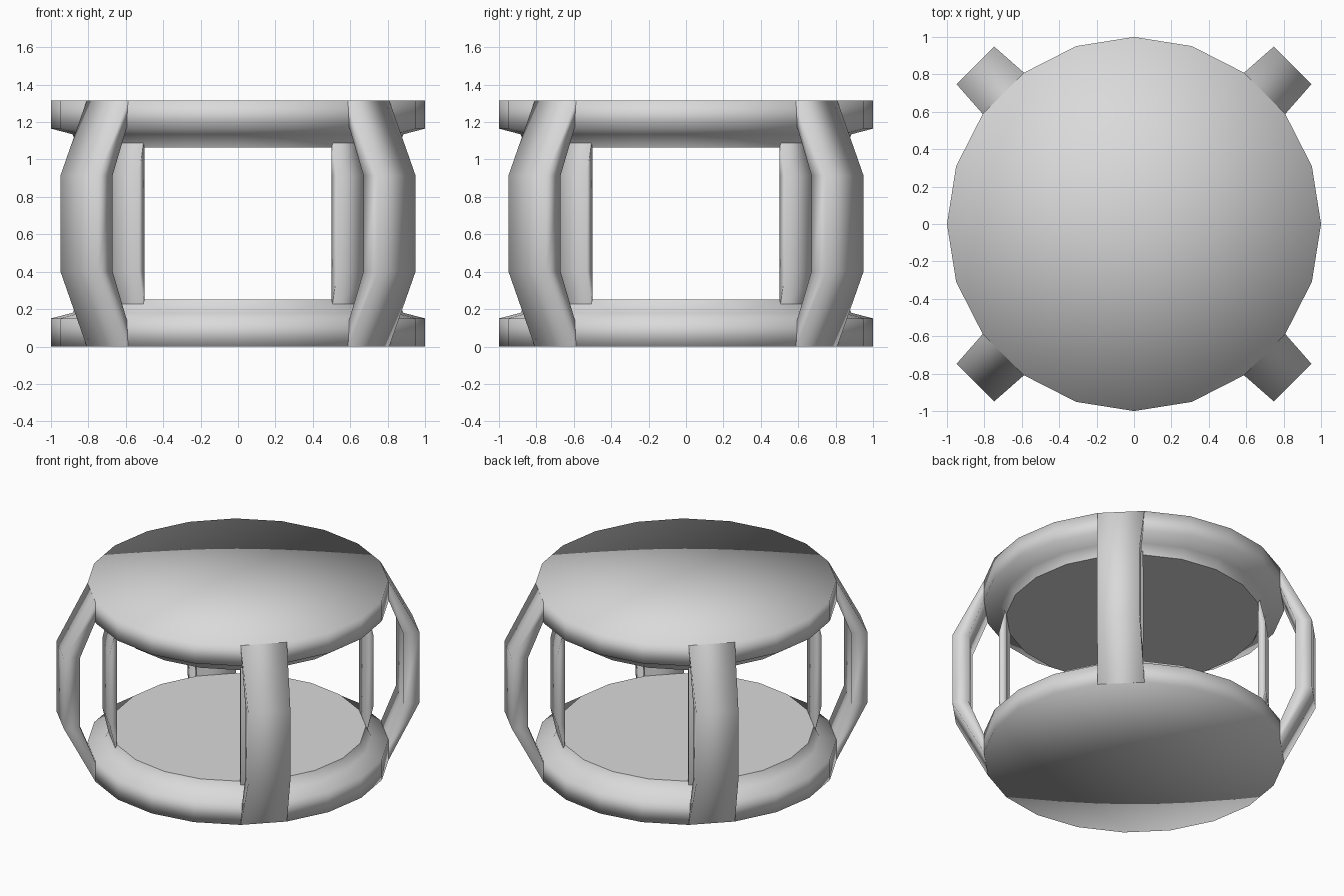
import bpy, bmesh, math

if "Cube" in bpy.data.objects:
    bpy.data.objects.remove(bpy.data.objects["Cube"])

H = 1.315   # total height
N = 20      # sides of the round plates

mat = bpy.data.materials.new("light grey")
mat.diffuse_color = (0.7, 0.7, 0.7, 1)
mat.use_nodes = True
mat.node_tree.nodes["Principled BSDF"].inputs["Base Color"].default_value = mat.diffuse_color


def finish(name, bm):
    bmesh.ops.recalc_face_normals(bm, faces=bm.faces[:])
    me = bpy.data.meshes.new(name)
    bm.to_mesh(me)
    bm.free()
    me.materials.append(mat)
    ob = bpy.data.objects.new(name, me)
    bpy.context.collection.objects.link(ob)


def plate(name, flip):
    """Round plate: smooth outer cap and rim, raised flat disc on the inside."""
    bm = bmesh.new()
    z_of = (lambda z: H - z) if flip else (lambda z: z)
    rings = []
    for r, z in [(1, 0), (1, 0.15), (0.885, 0.18), (0.85, 0.25)]:
        rings.append([bm.verts.new((r * math.cos(2 * math.pi * i / N),
                                    r * math.sin(2 * math.pi * i / N), z_of(z)))
                      for i in range(N)])
    cap = bm.verts.new((0, 0, z_of(0)))
    for i in range(N):
        j = (i + 1) % N
        bm.faces.new((cap, rings[0][i], rings[0][j])).smooth = True
        for a, b in zip(rings, rings[1:]):
            bm.faces.new((a[i], a[j], b[j], b[i])).smooth = True
    disc = bm.faces.new(rings[-1])
    disc.smooth = False
    for e in disc.edges:
        e.smooth = False
    finish(name, bm)


def post(name, stations, angle):
    """Bar with a four-cornered section; stations are (r_out, t_out, r_in, t_in, z_out, z_in)."""
    bm = bmesh.new()
    c, s = math.cos(angle), math.sin(angle)
    rows = []
    for ro, to, ri, ti, zo, zi in stations:
        pts = [(ro, -to, zo), (ro, to, zo), (ri, ti, zi), (ri, -ti, zi)]
        rows.append([bm.verts.new((r * c - t * s, r * s + t * c, z)) for r, t, z in pts])
    for a, b in zip(rows, rows[1:]):
        for k in range(4):
            m = (k + 1) % 4
            bm.faces.new((a[k], a[m], b[m], b[k])).smooth = True
    bm.faces.new(rows[0])
    bm.faces.new(rows[-1])
    finish(name, bm)


def mirrored(half):
    return half + [st[:4] + (H - st[4], H - st[5]) for st in reversed(half)]


# plates
plate("bottom_plate", False)
plate("top_plate", True)

# bowed outer legs and slimmer inner posts on the diagonals
outer = mirrored([(0.988, 0.156, 0.94, 0.15, 0.0, 0.02),
                  (1.2, 0.142, 1.09, 0.142, 0.4, 0.4)])
inner = mirrored([(0.845, 0.133, 0.84, 0.133, 0.2, 0.2),
                  (0.89, 0.14, 0.84, 0.133, 0.4, 0.4)])
for i in range(4):
    ang = math.radians(45 + 90 * i)
    post(f"outer_leg_{i + 1}", outer, ang)
    post(f"inner_post_{i + 1}", inner, ang)
